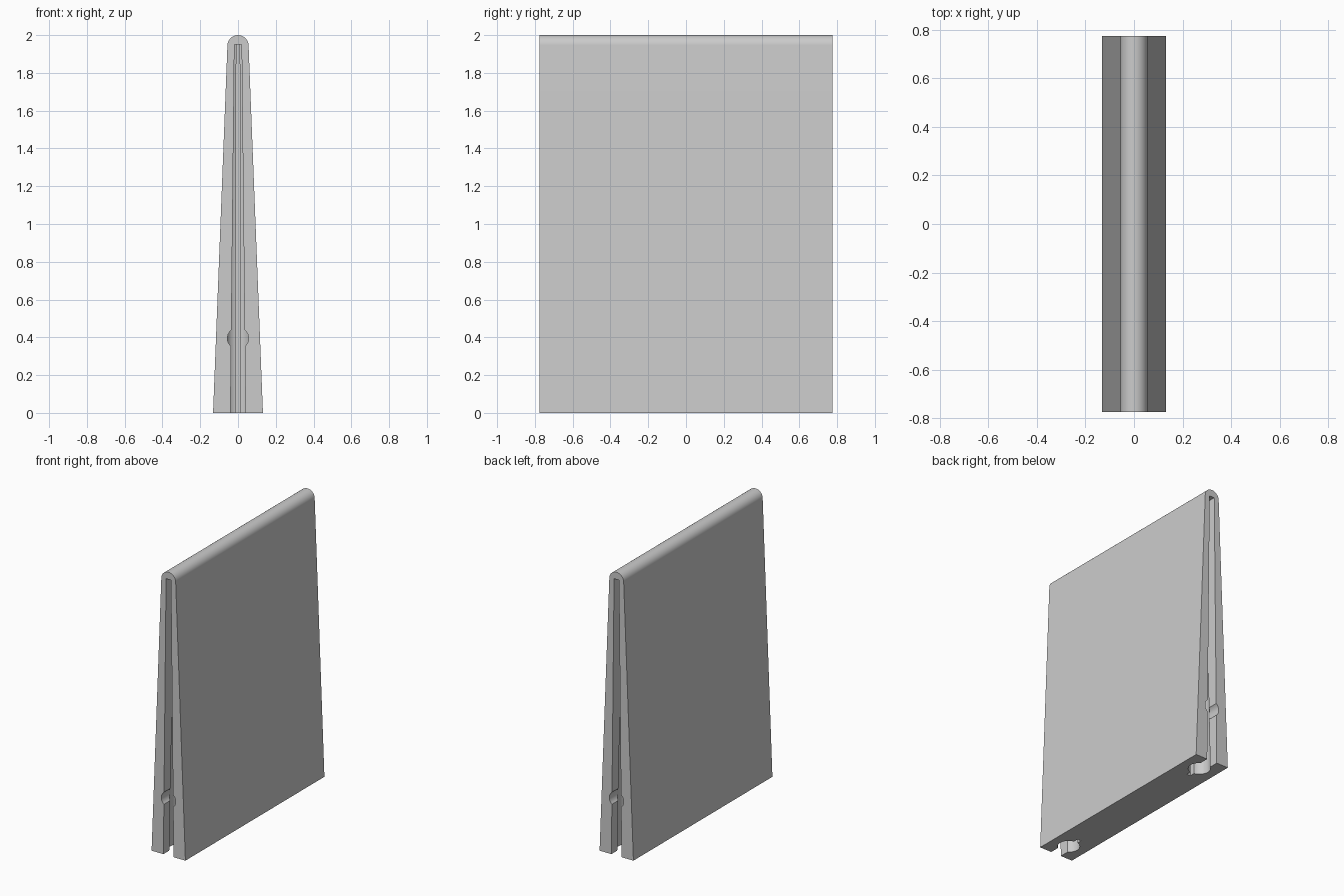
import bpy
import bmesh
from math import sin, cos, pi, asin

old = bpy.data.objects.get("Cube")
if old:
    bpy.data.objects.remove(old, do_unlink=True)

HALF_Y = 0.775
HEIGHT = 2.0
BASE_HALF = 0.132
TOP_R = 0.056
SLOT_TOP = 1.95

grey = bpy.data.materials.new("plain grey")
grey.use_nodes = True
colour = (0.6, 0.6, 0.6, 1)
grey.diffuse_color = colour
grey.node_tree.nodes["Principled BSDF"].inputs["Base Color"].default_value = colour


def loft(name, ring_a, ring_b):
    """Closed solid between two matching rings of points."""
    bm = bmesh.new()
    a = [bm.verts.new(p) for p in ring_a]
    b = [bm.verts.new(p) for p in ring_b]
    bm.faces.new(a)
    bm.faces.new(b)
    for i in range(len(a)):
        j = (i + 1) % len(a)
        bm.faces.new((a[i], a[j], b[j], b[i]))
    bmesh.ops.recalc_face_normals(bm, faces=bm.faces)
    mesh = bpy.data.meshes.new(name)
    bm.to_mesh(mesh)
    bm.free()
    ob = bpy.data.objects.new(name, mesh)
    bpy.context.collection.objects.link(ob)
    return ob


def keyhole(z, slot, radius, notch, side):
    """Slot from the end, round bore, then a thin notch further in."""
    centre = 0.125
    start, stop = asin(slot / radius), pi - asin(notch / radius)
    steps = 20
    arc = [start + (stop - start) * i / steps for i in range(steps + 1)]
    half = [(slot, -0.02)]
    half += [(radius * sin(t), centre - radius * cos(t)) for t in arc]
    half += [(notch, centre + radius + 0.035)]
    outline = half + [(-x, d) for x, d in reversed(half)]
    return [(x, side * (HALF_Y - d), z) for x, d in outline]


# Tapered panel with a rounded top edge
arc = [pi * i / 24 for i in range(25)]
profile = [(BASE_HALF, 0)]
profile += [(TOP_R * cos(t), HEIGHT - TOP_R + TOP_R * sin(t)) for t in arc]
profile += [(-BASE_HALF, 0)]
panel = loft("tapered_panel",
             [(x, -HALF_Y, z) for x, z in profile],
             [(x, HALF_Y, z) for x, z in profile])
panel.data.materials.append(grey)

# Cutters for both ends: tapered keyhole channel and round cross hole
cutters = []
for side in (-1, 1):
    cutters.append(loft("channel_cutter",
                        keyhole(-0.01, 0.04, 0.072, 0.014, side),
                        keyhole(SLOT_TOP, 0.019, 0.036, 0.009, side)))
    ring = [2 * pi * i / 32 for i in range(32)]
    cutters.append(loft("cross_hole_cutter", *[
        [(0.056 * cos(t), side * (HALF_Y - d), 0.395 + 0.056 * sin(t)) for t in ring]
        for d in (-0.03, 0.125)]))

for cutter in cutters:
    cutter.hide_render = True
    mod = panel.modifiers.new("cut", 'BOOLEAN')
    mod.operation = 'DIFFERENCE'
    mod.solver = 'EXACT'
    mod.object = cutter

# Bake the cuts and drop the cutters
graph = bpy.context.evaluated_depsgraph_get()
baked = bpy.data.meshes.new_from_object(panel.evaluated_get(graph))
panel.modifiers.clear()
panel.data = baked
panel.data.materials.clear()
panel.data.materials.append(grey)
for cutter in cutters:
    bpy.data.objects.remove(cutter, do_unlink=True)

# Smooth the curved surfaces, keep the edges sharp
bpy.ops.object.select_all(action='DESELECT')
panel.select_set(True)
bpy.context.view_layer.objects.active = panel
bpy.ops.object.shade_smooth_by_angle(angle=pi / 6)
